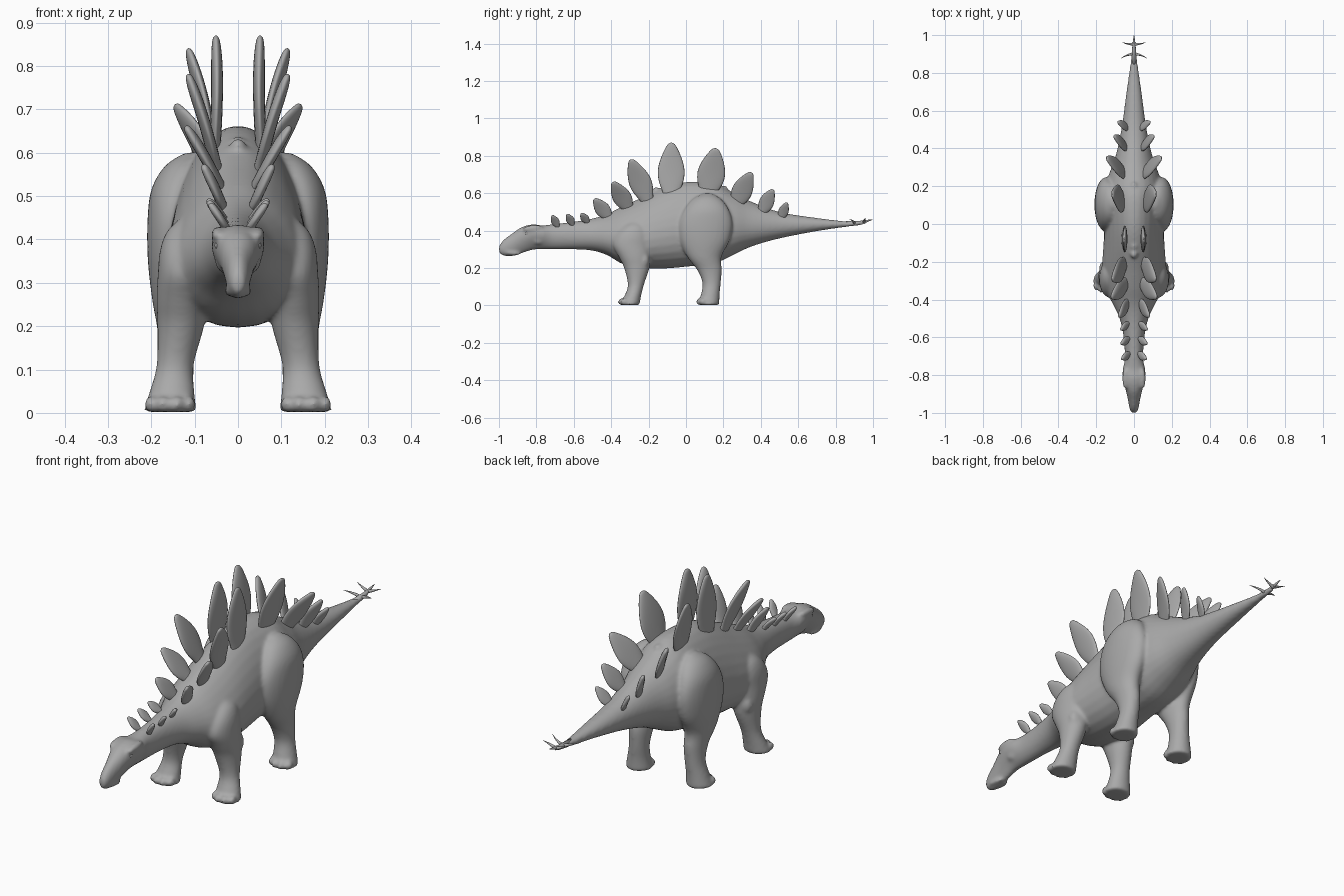
import bpy, bmesh
from math import cos, sin, pi
from mathutils import Vector, Matrix

cube = bpy.data.objects.get("Cube")
if cube:
    bpy.data.objects.remove(cube, do_unlink=True)

GREY = (0.4, 0.4, 0.4, 1)
grey = bpy.data.materials.new("stone grey")
grey.use_nodes = True
grey.diffuse_color = GREY
grey.node_tree.nodes["Principled BSDF"].inputs["Base Color"].default_value = GREY


def smooth_rows(rows, steps=4):
    """Catmull-Rom interpolation of profile rows."""
    out = []
    last = len(rows) - 1
    for i in range(last):
        a, b, c, d = rows[max(i - 1, 0)], rows[i], rows[i + 1], rows[min(i + 2, last)]
        for k in range(steps):
            t = k / steps
            out.append([q + 0.5 * t * (r - p + t * (2 * p - 5 * q + 4 * r - s + t * (3 * (q - r) + s - p)))
                        for p, q, r, s in zip(a, b, c, d)])
    return out + [list(rows[-1])]


def loft(bm, rings, sides=28):
    """Skin rings given as centre, side axis, up axis and pear factor."""
    loops = []
    for c, u, v, pear in rings:
        angles = [2 * pi * i / sides for i in range(sides)]
        loops.append([bm.verts.new(c + u * cos(a) * (1 + pear * sin(a)) + v * sin(a)) for a in angles])
    for lo, hi in zip(loops, loops[1:]):
        for i in range(sides):
            j = (i + 1) % sides
            bm.faces.new((lo[i], lo[j], hi[j], hi[i]))
    bm.faces.new(loops[0][::-1])
    bm.faces.new(loops[-1])


def blob(bm, centre, radii, tilt=0):
    m = Matrix.Translation(centre) @ Matrix.Rotation(tilt, 4, 'X') @ Matrix.Diagonal((*radii, 1))
    bmesh.ops.create_uvsphere(bm, u_segments=20, v_segments=14, radius=1, matrix=m)


def finish(bm, name, mirror=False):
    bmesh.ops.recalc_face_normals(bm, faces=bm.faces)
    for f in bm.faces:
        f.smooth = True
    me = bpy.data.meshes.new(name)
    bm.to_mesh(me)
    bm.free()
    me.materials.append(grey)
    ob = bpy.data.objects.new(name, me)
    bpy.context.collection.objects.link(ob)
    if mirror:
        ob.modifiers.new("mirror", 'MIRROR')
    return ob


# Trunk from nose to tail: y, top, bottom, half width, pear factor
trunk = [
    (-1.0, .32, .28, .014, 0), (-.975, .352, .265, .024, 0), (-.93, .385, .263, .032, .15),
    (-.88, .418, .278, .042, .35), (-.82, .434, .297, .055, .4), (-.77, .428, .3, .057, .35),
    (-.71, .435, .3, .048, .1), (-.6, .448, .3, .055, 0), (-.5, .465, .293, .076, -.1),
    (-.42, .49, .268, .112, -.2), (-.34, .53, .222, .15, -.28), (-.24, .575, .2, .163, -.28),
    (-.12, .63, .197, .158, -.25), (0, .66, .207, .153, -.2), (.15, .655, .225, .156, -.15),
    (.25, .605, .268, .136, -.12), (.35, .555, .315, .1, -.1), (.5, .5, .358, .067, 0),
    (.7, .468, .397, .04, 0), (.86, .45, .42, .018, 0), (.95, .45, .43, .011, 0),
]
# Legs from top to sole: x, y, z, x radius, y radius
fore_leg = [
    (.115, -.27, .45, .015, .025), (.123, -.275, .42, .04, .06), (.126, -.285, .375, .054, .09),
    (.128, -.29, .32, .057, .1), (.13, -.275, .26, .058, .085), (.132, -.263, .2, .054, .068),
    (.145, -.268, .11, .043, .043), (.152, -.285, .05, .052, .045), (.157, -.302, .002, .062, .054),
]
hind_leg = [
    (.11, .115, .6, .012, .02), (.123, .112, .57, .045, .075), (.14, .11, .515, .06, .118),
    (.147, .105, .44, .062, .143), (.147, .1, .35, .061, .134), (.144, .098, .26, .054, .092),
    (.14, .125, .19, .046, .066), (.143, .137, .12, .042, .049), (.15, .13, .06, .048, .05),
    (.155, .12, .002, .059, .058),
]

skin = bmesh.new()
X, Y, Z = Vector((1, 0, 0)), Vector((0, 1, 0)), Vector((0, 0, 1))
loft(skin, [(Vector((0, y, (top + low) / 2)), X * w, Z * (top - low) / 2, pear)
            for y, top, low, w, pear in smooth_rows(trunk)])
for side in (1, -1):
    for leg in (fore_leg, hind_leg):
        loft(skin, [(Vector((side * x, y, z)), X * rx, Y * ry, 0)
                    for x, y, z, rx, ry in smooth_rows(leg)])
        # Toes fanned around the front of the sole
        fx, fy, fz, rx, ry = leg[-1]
        for a in (-.9, -.3, .3, .9):
            blob(skin, (side * fx + sin(a) * rx * .9, fy - cos(a) * ry * .8, .02), (.016, .022, .019))
    # Brow, cheek and jaw swellings
    blob(skin, (side * .045, -.82, .413), (.018, .055, .016), .1)
    blob(skin, (side * .038, -.79, .36), (.016, .035, .035))
    blob(skin, (side * .018, -.93, .28), (.013, .045, .012), -.1)
    # Elbow
    blob(skin, (side * .145, -.222, .24), (.038, .028, .045))
# Low bumps along the spine
for i in range(9):
    y = -.16 + i * .045
    blob(skin, (0, y, .643 - abs(y - .06) * .12), (.018, .024, .016))

body = finish(skin, "body_and_legs")
remesh = body.modifiers.new("blend", 'REMESH')
remesh.mode = 'VOXEL'
remesh.voxel_size = .007
remesh.use_smooth_shade = True
relax = body.modifiers.new("relax", 'SMOOTH')
relax.factor = .5
relax.iterations = 12

# Tail tip
bm = bmesh.new()
loft(bm, [(Vector((0, y, z)), X * r, Z * r, 0)
          for y, z, r in ((.84, .435, .015), (.92, .44, .011), (.97, .452, .006), (1, .46, .001))], 12)
finish(bm, "tail_tip")

# Eyes
bm = bmesh.new()
blob(bm, (.045, -.85, .386), (.009, .012, .01))
finish(bm, "eye", True)

# Back plates: base x y z, tip x y z, full width, yaw
plates = [
    (.03, -.69, .43, .065, -.715, .482, .045, .2), (.033, -.61, .44, .069, -.635, .488, .045, .2),
    (.035, -.53, .45, .07, -.56, .492, .045, .2), (.037, -.42, .48, .08, -.49, .57, .08, .2),
    (.045, -.315, .53, .12, -.39, .66, .1, .2), (.055, -.215, .585, .115, -.295, .78, .12, .15),
    (.053, -.08, .62, .051, -.078, .87, .143, 0), (.06, .12, .62, .115, .16, .84, .148, .05),
    (.053, .27, .555, .145, .35, .71, .11, .15), (.047, .41, .51, .105, .465, .62, .08, .15),
    (.037, .51, .475, .085, .54, .55, .055, .15),
]
# Leaf outline: height along the plate, width factor, thickness factor
leaf = smooth_rows([(-.18, .5, 1), (0, .7, 1), (.18, .92, 1), (.38, 1, 1), (.58, .88, 1),
                    (.76, .65, .95), (.89, .43, .8), (.97, .25, .55), (1, .06, .15)])
for n, (bx, by, bz, tx, ty, tz, width, yaw) in enumerate(plates, 1):
    base, tip = Vector((bx, by, bz)), Vector((tx, ty, tz))
    axis = tip - base
    across = axis.cross(X - Y * yaw).normalized()
    normal = across.cross(axis).normalized()
    thick = min(.0135, .007 + width * .055)
    bm = bmesh.new()
    # The blade bows slightly at mid height
    loft(bm, [(base + axis * t - normal * .015 * axis.length * sin(pi * t),
               across * width / 2 * w, normal * thick * k, 0) for t, w, k in leaf], 24)
    finish(bm, f"back_plate_{n}", True)

# Curved tail spikes
for n, (y, z, reach, sweep) in enumerate(((.9, .438, .072, -.025), (.952, .445, .06, .008)), 1):
    bm = bmesh.new()
    rings = []
    for i in range(9):
        t = i / 8
        r = .008 * (1 - t) + .0008
        centre = Vector((reach * t, y + sweep * t * t, z + .024 * t))
        rings.append((centre, Y * r, Z * r, 0))
    loft(bm, rings, 12)
    finish(bm, f"tail_spike_{n}", True)
